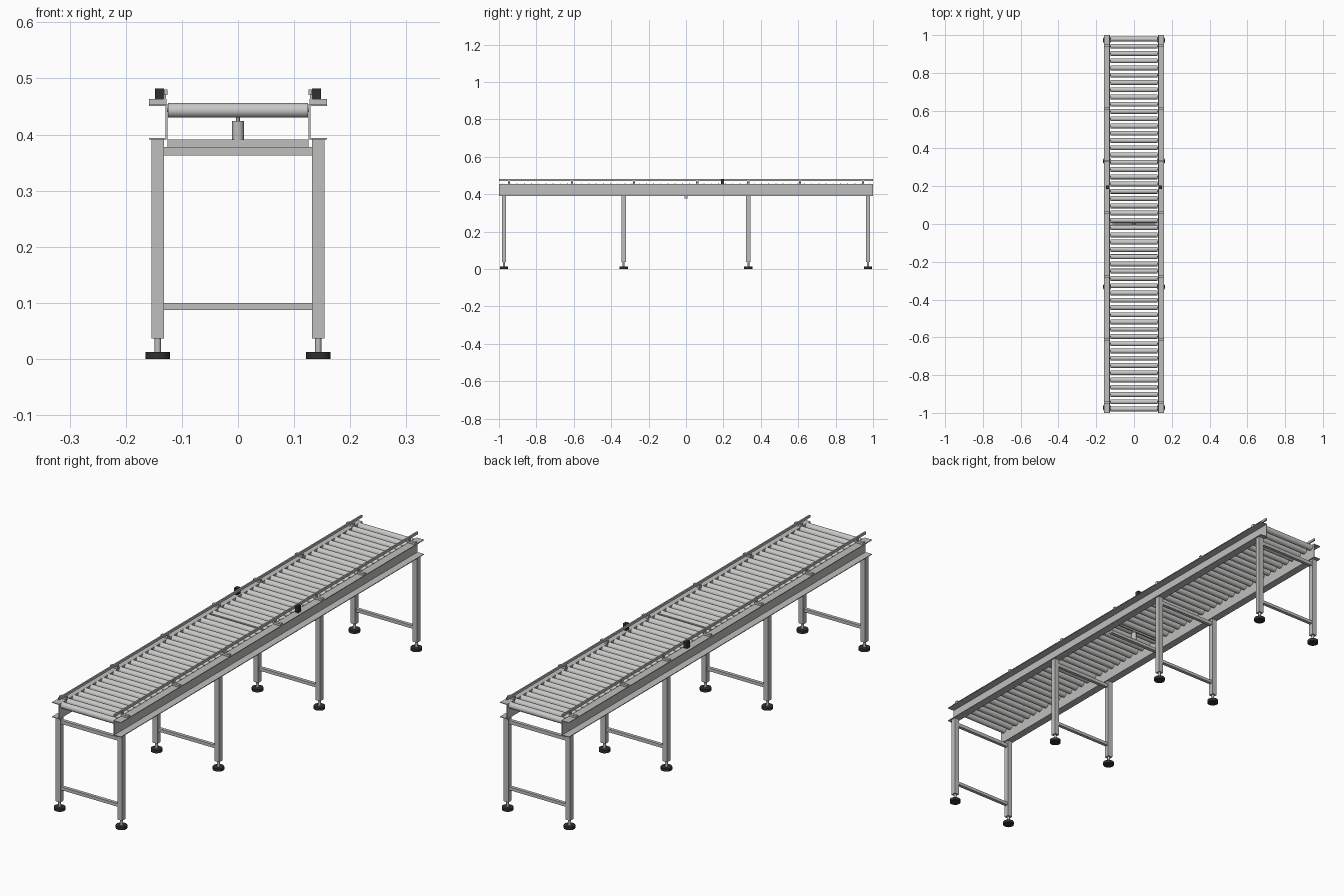
import bpy, bmesh
from mathutils import Matrix, Vector

cube = bpy.data.objects.get("Cube")
if cube:
    bpy.data.objects.remove(cube, do_unlink=True)


def material(name, color, roughness=0.5):
    m = bpy.data.materials.new(name)
    m.use_nodes = True
    m.diffuse_color = (*color, 1)
    node = m.node_tree.nodes["Principled BSDF"]
    node.inputs["Base Color"].default_value = (*color, 1)
    node.inputs["Roughness"].default_value = roughness
    return m


FRAME = material("frame grey", (0.52, 0.52, 0.51))
ROLLER = material("roller steel", (0.58, 0.59, 0.57))
RUBBER = material("dark rubber", (0.03, 0.03, 0.03))


def finish(name, bm, mat, smooth=False):
    mesh = bpy.data.meshes.new(name)
    bmesh.ops.recalc_face_normals(bm, faces=bm.faces)
    bm.to_mesh(mesh)
    bm.free()
    obj = bpy.data.objects.new(name, mesh)
    bpy.context.collection.objects.link(obj)
    mesh.materials.append(mat)
    if smooth:
        bpy.ops.object.select_all(action='DESELECT')
        obj.select_set(True)
        bpy.context.view_layer.objects.active = obj
        bpy.ops.object.shade_smooth_by_angle()
    return obj


def box(name, x, y, z, mat=FRAME):
    """Box from (low, high) ranges on each axis."""
    bm = bmesh.new()
    size = Vector((x[1] - x[0], y[1] - y[0], z[1] - z[0]))
    mid = Vector((sum(x), sum(y), sum(z))) / 2
    bmesh.ops.create_cube(bm, size=1, matrix=Matrix.Translation(mid) @ Matrix.Diagonal((*size, 1)))
    return finish(name, bm, mat)


def cylinder(name, center, radius, length, mat, axis='Z', sides=24):
    bm = bmesh.new()
    turn = Matrix.Rotation(1.570796, 4, 'Y') if axis == 'X' else Matrix()
    bmesh.ops.create_cone(bm, cap_ends=True, segments=sides, radius1=radius, radius2=radius,
                          depth=length, matrix=Matrix.Translation(center) @ turn)
    return finish(name, bm, mat, True)


def span(center, width):
    return (center - width / 2, center + width / 2)


def sided(side, a, b):
    return tuple(sorted((side * a, side * b)))


SIDES = {"left": 1, "right": -1}
FULL = (-1, 1)

# Side channels, guide bars and their brackets
for label, s in SIDES.items():
    box(label + "_rail_web", sided(s, 0.126, 0.129), FULL, (0.391, 0.454))
    box(label + "_rail_bottom_flange", sided(s, 0.126, 0.159), FULL, (0.391, 0.394))
    box(label + "_rail_top_flange", sided(s, 0.126, 0.159), FULL, (0.451, 0.454))
    box(label + "_guide_bar", sided(s, 0.126, 0.132), FULL, (0.47, 0.48))
    for y in (-0.947, -0.61, -0.278, 0.06, 0.333, 0.61, 0.947):
        box(label + "_guide_bracket_foot", sided(s, 0.127, 0.159), span(y, 0.012), (0.454, 0.463))
        box(label + "_guide_bracket_post", sided(s, 0.128, 0.133), span(y, 0.012), (0.46, 0.479))
    # Sensor block clamped to the guide
    box(label + "_sensor", sided(s, 0.132, 0.148), span(0.195, 0.018), (0.455, 0.482), RUBBER)

# Rollers
for i in range(26):
    for s in (1, -1):
        y = s * (0.0195 + 0.0384 * i)
        cylinder("roller", (0, y, 0.443), 0.013, 0.25, ROLLER, 'X')
        cylinder("roller_axle", (0, y, 0.443), 0.003, 0.256, ROLLER, 'X', 8)

# Leg frames
for y in (-0.973, -0.333, 0.333, 0.973):
    for label, s in SIDES.items():
        x = s * 0.143
        box(label + "_leg", span(x, 0.022), span(y, 0.022), (0.036, 0.391))
        cylinder(label + "_foot_stem", (x, y, 0.024), 0.0055, 0.026, FRAME, sides=16)
        cylinder(label + "_foot_pad", (x, y, 0.006), 0.022, 0.012, RUBBER)
    box("lower_cross_beam", (-0.132, 0.132), span(y, 0.014), (0.087, 0.1))
    box("upper_cross_beam", (-0.132, 0.132), span(y, 0.014), (0.363, 0.378))

# Pop-up stop in the middle gap
box("stop_cross_member", (-0.126, 0.126), span(0, 0.016), (0.378, 0.391))
cylinder("stop_actuator", (0, 0, 0.407), 0.0105, 0.034, FRAME)
cylinder("stop_rod", (0, 0, 0.428), 0.0035, 0.012, ROLLER, sides=12)
box("stop_blade", (-0.115, 0.115), span(0, 0.006), (0.432, 0.45))
